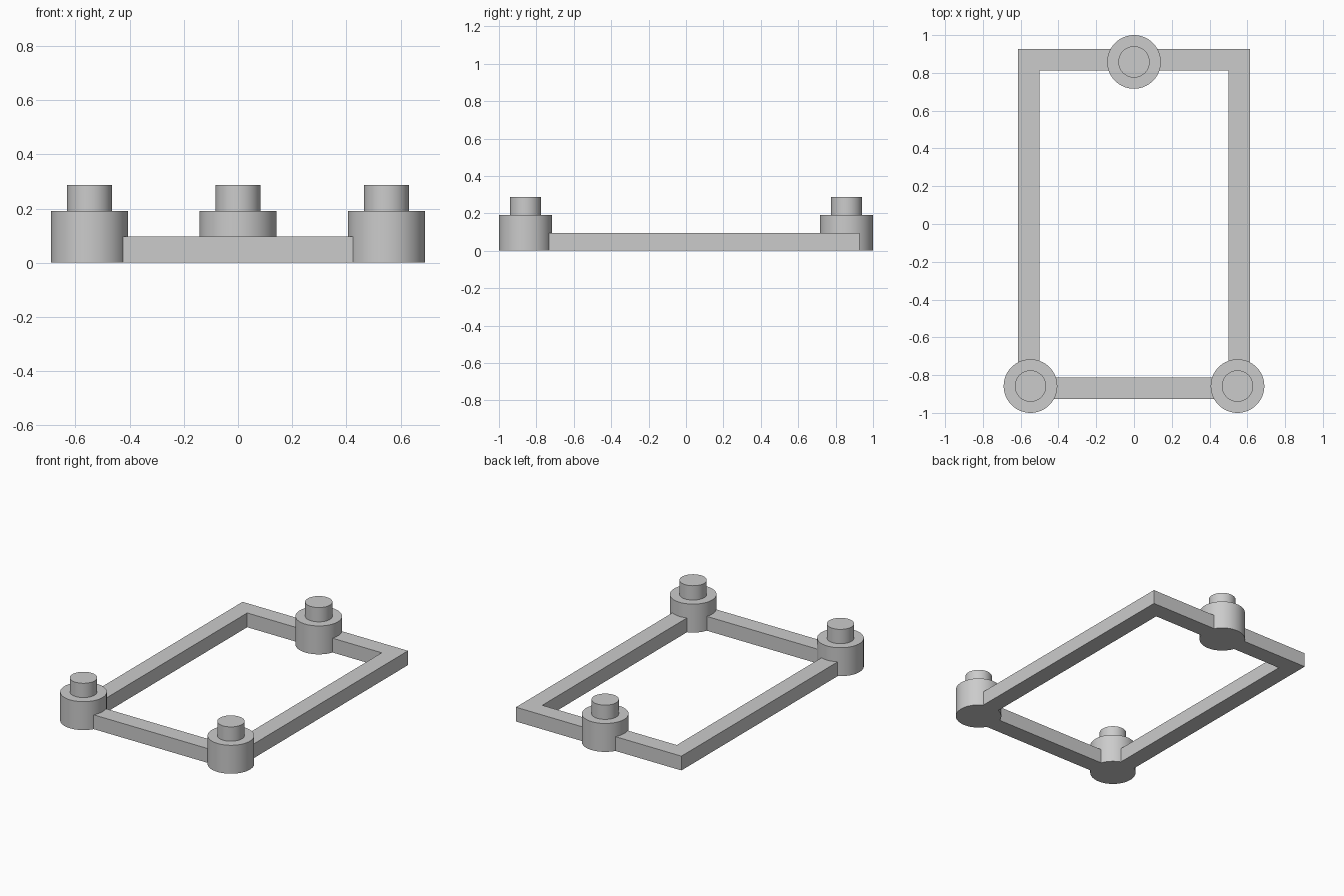
import bpy, bmesh, math

cube = bpy.data.objects.get("Cube")
if cube:
    bpy.data.objects.remove(cube, do_unlink=True)

# Single grey material
GREY = (0.6, 0.6, 0.6, 1.0)
grey = bpy.data.materials.new("plain_grey")
grey.use_nodes = True
grey.diffuse_color = GREY
grey.node_tree.nodes["Principled BSDF"].inputs["Base Color"].default_value = GREY

HALF_X, HALF_Y = 0.615, 0.927    # outer half size of the frame
RAIL_W, RAIL_H = 0.115, 0.096
POST_R, POST_H = 0.142, 0.191
PIN_R, PIN_TOP = 0.083, 0.287
SEGMENTS = 64


def add_object(name, bm):
    bmesh.ops.recalc_face_normals(bm, faces=bm.faces)
    mesh = bpy.data.meshes.new(name)
    bm.to_mesh(mesh)
    bm.free()
    mesh.materials.append(grey)
    obj = bpy.data.objects.new(name, mesh)
    bpy.context.collection.objects.link(obj)
    return obj


def make_frame():
    """Mitred rectangular frame: sweep a rectangular section round four corners."""
    bm = bmesh.new()
    section = [(0, 0), (RAIL_W, 0), (RAIL_W, RAIL_H), (0, RAIL_H)]
    corners = [(-1, -1), (1, -1), (1, 1), (-1, 1)]
    rings = [[bm.verts.new((sx * (HALF_X - d), sy * (HALF_Y - d), z)) for d, z in section]
             for sx, sy in corners]
    for i in range(4):
        a, b = rings[i], rings[(i + 1) % 4]
        for j in range(4):
            k = (j + 1) % 4
            bm.faces.new((a[j], b[j], b[k], a[k]))
    return add_object("frame", bm)


def make_post(name, x, y):
    """Stepped round post: wide body with a narrow pin on top."""
    bm = bmesh.new()
    profile = [(POST_R, 0), (POST_R, POST_H), (PIN_R, POST_H), (PIN_R, PIN_TOP)]
    angles = [math.tau * i / SEGMENTS for i in range(SEGMENTS)]
    rings = [[bm.verts.new((x + r * math.cos(a), y + r * math.sin(a), z)) for a in angles]
             for r, z in profile]
    for low, high in zip(rings, rings[1:]):
        for i in range(SEGMENTS):
            j = (i + 1) % SEGMENTS
            bm.faces.new((low[i], low[j], high[j], high[i]))
    bm.faces.new(rings[0])
    bm.faces.new(rings[-1])
    post = add_object(name, bm)
    bpy.ops.object.select_all(action='DESELECT')
    post.select_set(True)
    bpy.context.view_layer.objects.active = post
    bpy.ops.object.shade_smooth_by_angle(angle=math.radians(30))


make_frame()

# Two posts on the front corners, one in the middle of the back rail
POST_X, POST_Y = 0.548, 0.858
make_post("front_left_post", POST_X, -POST_Y)
make_post("front_right_post", -POST_X, -POST_Y)
make_post("back_post", 0, POST_Y)
